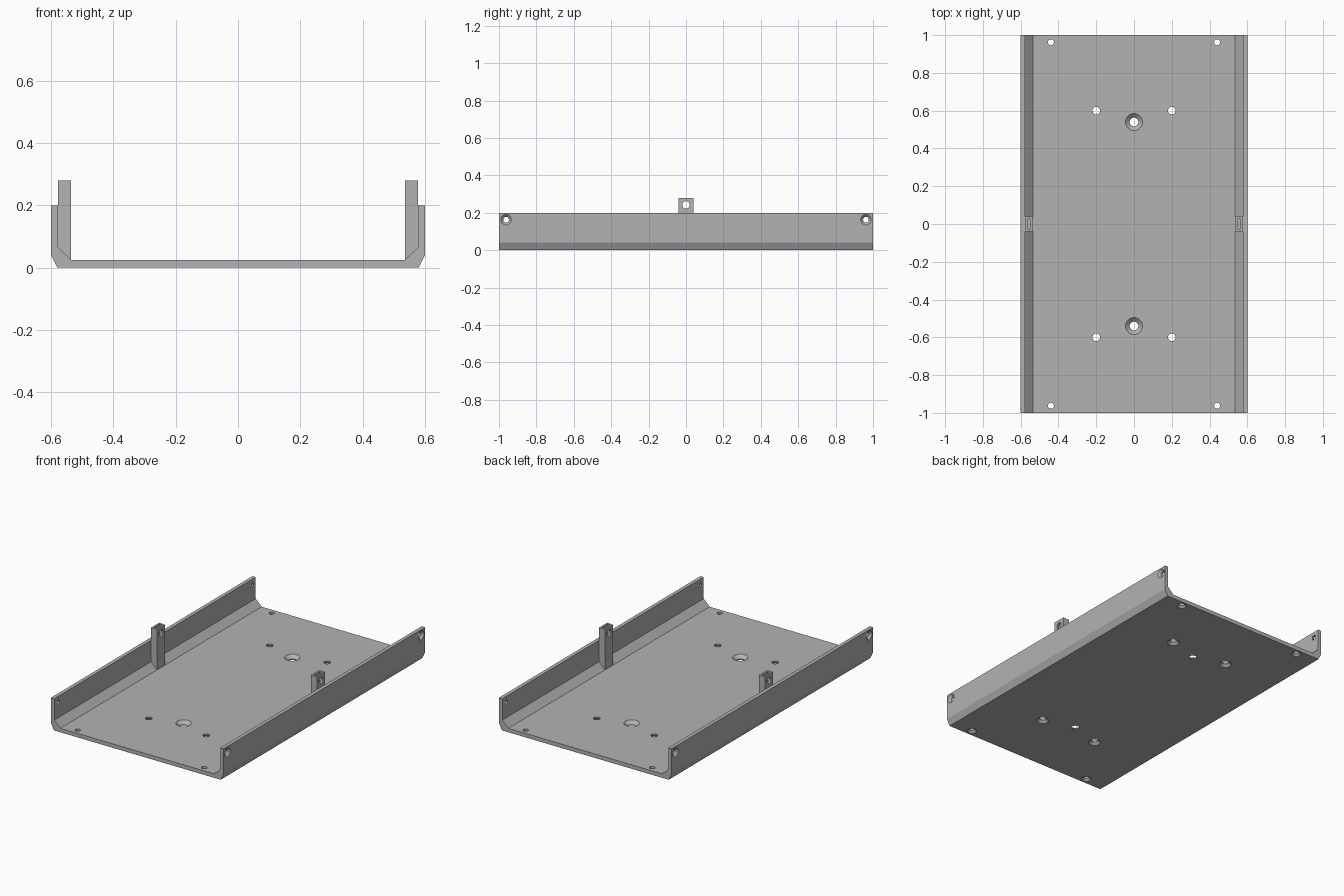
import bpy, bmesh, math
from mathutils import Matrix, Vector

old = bpy.data.objects.get("Cube")
if old:
    bpy.data.objects.remove(old, do_unlink=True)

grey = bpy.data.materials.new("plain_grey")
grey.use_nodes = True
GREY = (0.45, 0.45, 0.45, 1)
grey.diffuse_color = GREY
grey.node_tree.nodes["Principled BSDF"].inputs["Base Color"].default_value = GREY


def make_object(name, bm):
    bmesh.ops.recalc_face_normals(bm, faces=bm.faces)
    mesh = bpy.data.meshes.new(name)
    bm.to_mesh(mesh)
    bm.free()
    mesh.materials.append(grey)
    obj = bpy.data.objects.new(name, mesh)
    bpy.context.collection.objects.link(obj)
    return obj


def extrude_profile(name, points, half_length):
    """Solid with an x-z outline, extruded along y."""
    bm = bmesh.new()
    face = bm.faces.new([bm.verts.new((x, -half_length, z)) for x, z in points])
    new = bmesh.ops.extrude_face_region(bm, geom=[face])["geom"]
    verts = [v for v in new if isinstance(v, bmesh.types.BMVert)]
    bmesh.ops.translate(bm, verts=verts, vec=(0, 2 * half_length, 0))
    return make_object(name, bm)


def add_hole(bm, start, direction, rim, bore, sink, depth):
    """Lathed cutter: a cone from rim to bore radius, then a straight bore."""
    turn = Vector((0, 0, 1)).rotation_difference(Vector(direction)).to_matrix().to_4x4()
    place = Matrix.Translation(start) @ turn
    n = 32
    rings = []
    for r, h in ((rim, -0.01), (rim, 0), (bore, sink), (bore, depth)):
        rings.append([bm.verts.new(place @ Vector((r * math.cos(math.tau * i / n),
                                                   r * math.sin(math.tau * i / n), h)))
                      for i in range(n)])
    for a, b in zip(rings, rings[1:]):
        for i in range(n):
            j = (i + 1) % n
            bm.faces.new((a[i], a[j], b[j], b[i]))
    bm.faces.new(rings[0][::-1])
    bm.faces.new(rings[-1])


def cut(obj, bm, name):
    cutter = make_object(name, bm)
    cutter.hide_render = True
    mod = obj.modifiers.new("holes", "BOOLEAN")
    mod.operation, mod.solver, mod.object = "DIFFERENCE", "EXACT", cutter
    bpy.ops.object.select_all(action="DESELECT")
    bpy.context.view_layer.objects.active = obj
    obj.select_set(True)
    bpy.ops.object.modifier_apply(modifier=mod.name)
    bpy.data.objects.remove(cutter, do_unlink=True)
    bpy.ops.object.shade_smooth_by_angle(angle=math.radians(25))


# Tray: channel section with chamfered corners
half = [(0.58, 0), (0.6, 0.04), (0.6, 0.2), (0.577, 0.2), (0.577, 0.065), (0.535, 0.025)]
tray = extrude_profile("tray", half + [(-x, z) for x, z in reversed(half)], 1)

# Tray holes, mirrored to all four corners
holes = bmesh.new()
for sy in (-1, 1):
    add_hole(holes, (0, sy * 0.54, 0.025), (0, 0, -1), 0.045, 0.023, 0.02, 0.04)
    for sx in (-1, 1):
        add_hole(holes, (sx * 0.2, sy * 0.6, 0), (0, 0, 1), 0.036, 0.02, 0.016, 0.04)
        add_hole(holes, (sx * 0.44, sy * 0.962, 0), (0, 0, 1), 0.028, 0.016, 0.012, 0.04)
        add_hole(holes, (sx * 0.6, sy * 0.962, 0.163), (-sx, 0, 0), 0.028, 0.015, 0.013, 0.035)
cut(tray, holes, "tray_hole_cutter")

# Posts with a cross hole and a nut slot open at the top
for side, sx in (("left", 1), ("right", -1)):
    outline = [(0.577, 0.28), (0.535, 0.28), (0.535, 0.025), (0.577, 0.065)]
    post = extrude_profile(side + "_post", [(sx * x, z) for x, z in outline], 0.04)
    bore = bmesh.new()
    add_hole(bore, (sx * 0.59, 0, 0.242), (-sx, 0, 0), 0.02, 0.02, 0.02, 0.07)
    cut(post, bore, "post_hole_cutter")
    slot = bmesh.new()
    bmesh.ops.create_cube(slot, size=1, matrix=Matrix.Translation((sx * 0.556, 0, 0.255))
                          @ Matrix.Diagonal((0.018, 0.054, 0.08, 1)))
    cut(post, slot, "nut_slot_cutter")
